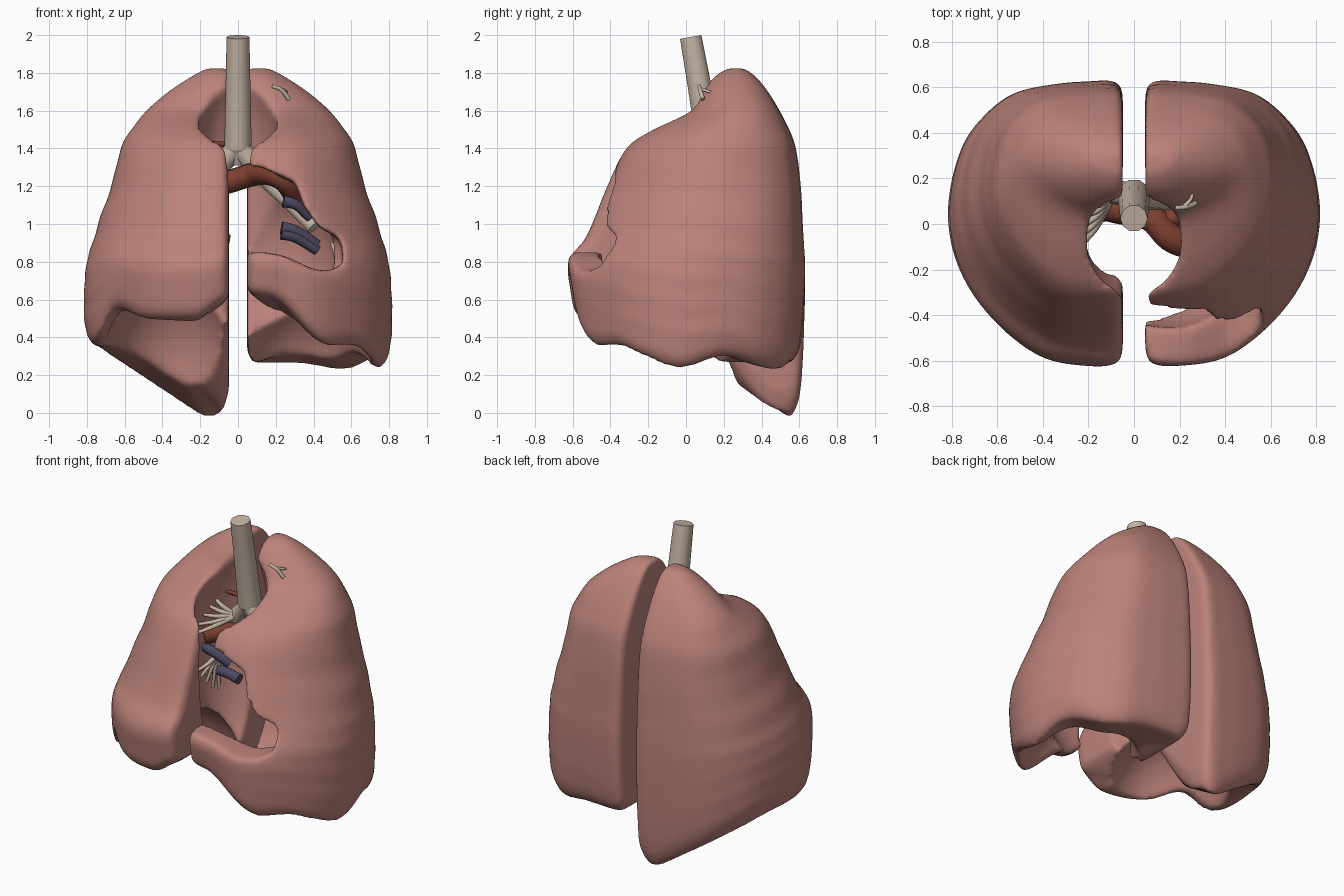
import bpy, bmesh, math
from mathutils import Vector, Matrix

cube = bpy.data.objects.get("Cube")
if cube:
    bpy.data.objects.remove(cube, do_unlink=True)


def material(name, rgb):
    m = bpy.data.materials.new(name)
    m.use_nodes = True
    m.diffuse_color = (*rgb, 1)
    m.node_tree.nodes["Principled BSDF"].inputs["Base Color"].default_value = (*rgb, 1)
    return m


PINK = material("lung pink", (0.50, 0.225, 0.195))
BEIGE = material("airway beige", (0.56, 0.455, 0.375))
RED = material("artery red", (0.21, 0.05, 0.03))
BLUE = material("vein blue", (0.075, 0.065, 0.12))


def smooth(a, b, v):
    t = min(1, max(0, (v - a) / (b - a)))
    return t * t * (3 - 2 * t)


def spline(points, steps, closed=False):
    """Smooth curve through the points, any number of components."""
    n = len(points)
    pick = (lambda i: points[i % n]) if closed else (lambda i: points[min(max(i, 0), n - 1)])
    out = []
    for i in range(n if closed else n - 1):
        for k in range(steps):
            t = k / steps
            out.append([0.5 * (2 * b + (c - a) * t + (2 * a - 5 * b + 4 * c - d) * t * t
                               + (3 * b - a - 3 * c + d) * t ** 3)
                        for a, b, c, d in zip(pick(i - 1), pick(i), pick(i + 1), pick(i + 2))])
    if not closed:
        out.append(list(points[-1]))
    return out


def add_mesh(name, bm, mat=None):
    bmesh.ops.recalc_face_normals(bm, faces=bm.faces)
    me = bpy.data.meshes.new(name)
    bm.to_mesh(me)
    bm.free()
    ob = bpy.data.objects.new(name, me)
    bpy.context.collection.objects.link(ob)
    if mat:
        me.materials.append(mat)
    return ob


def bake(ob):
    """Turn curves and modifiers into a plain mesh."""
    bpy.ops.object.select_all(action='DESELECT')
    ob.select_set(True)
    bpy.context.view_layer.objects.active = ob
    bpy.ops.object.convert(target='MESH')
    bpy.ops.object.shade_smooth()


def ellipsoid(name, centre, radii):
    bm = bmesh.new()
    bmesh.ops.create_icosphere(bm, subdivisions=4, radius=1,
                               matrix=Matrix.Translation(centre) @ Matrix.Diagonal((*radii, 1)))
    ob = add_mesh(name, bm)
    ob.hide_render = True
    return ob


def prism(name, outline, y0, y1):
    bm = bmesh.new()
    face = bm.faces.new([bm.verts.new((x, y0, z)) for x, z in outline])
    ext = bmesh.ops.extrude_face_region(bm, geom=[face])
    bmesh.ops.translate(bm, vec=(0, y1 - y0, 0),
                        verts=[v for v in ext["geom"] if isinstance(v, bmesh.types.BMVert)])
    ob = add_mesh(name, bm)
    ob.hide_render = True
    return ob


# Cross-section: medial to lateral (0..1), front to back (-1..1)
SECTION = spline([(0, 0.9), (0.05, 1), (0.2, 1), (0.4, 0.98), (0.66, 0.9), (0.88, 0.64),
                  (0.98, 0.31), (1, 0), (0.95, -0.28), (0.83, -0.55), (0.645, -0.79), (0.44, -0.95),
                  (0.2, -1), (0.05, -0.99), (0, -0.88), (0, -0.3), (0, 0.3)], 4, True)
# Height, lateral reach, front edge, back edge
LEVELS = spline([(0, 0.755, -0.56, 0.55), (0.1, 0.8, -0.595, 0.595), (0.3, 0.815, -0.61, 0.615),
                 (0.6, 0.81, -0.625, 0.625), (0.8, 0.79, -0.585, 0.625), (1.0, 0.74, -0.495, 0.615),
                 (1.2, 0.67, -0.415, 0.605), (1.4, 0.62, -0.315, 0.58), (1.5, 0.565, -0.18, 0.545),
                 (1.6, 0.485, 0.02, 0.495), (1.7, 0.37, 0.09, 0.435), (1.78, 0.25, 0.15, 0.37),
                 (1.825, 0.17, 0.22, 0.31)], 5)
MEDIAL, BEND = 0.05, 0.9


def right_rim(x, y):
    front = 0.5 + 0.08 * smooth(0.22, 0.08, x) + 0.05 * smooth(0.5, 0.62, x) - 0.2 * smooth(0.64, 0.76, x)
    narrow = 1.1 * max(0, 0.46 - y) * smooth(0.55, 0.2, x)
    tip = -0.03 + 0.66 * max(0, x - 0.18) + narrow + 0.7 * max(0, 0.12 - x)
    return front + (min(tip, 0.36) - front) * smooth(-0.25, 0.35, y)


def left_rim(x, y):
    front = 0.62 - 0.27 * smooth(0.15, 0.5, x) - 0.06 * smooth(0.6, 0.75, x)
    back = 0.26 + 0.04 * math.cos(10.8 * (y - 0.22)) * smooth(0.3, 0.6, x)
    return front + (back - front) * smooth(-0.4, 0.1, y)


def lung(name, side, rim, cutters):
    bm = bmesh.new()
    rings = []
    for z, reach, front, back in LEVELS:
        ring = []
        medial = MEDIAL + 0.3 * max(0, 0.1 - z)
        for u, v in SECTION:
            y = (front + back) / 2 + v * (back - front) / 2
            rib = 1 + 0.004 * math.sin(31 * z + 5 * y) * smooth(1.7, 1.4, z)
            x = medial + u * (reach - medial) * rib
            low = rim(x, y)
            h = low + z * (BEND - low) / BEND if z < BEND else z
            ring.append(bm.verts.new((side * x, y, h)))
        rings.append(ring)
    n = len(SECTION)
    for a, b in zip(rings, rings[1:]):
        for i in range(n):
            j = (i + 1) % n
            bm.faces.new((a[i], a[j], b[j], b[i]))
    for ring in (rings[0], rings[-1]):
        hub = bm.verts.new(sum((v.co for v in ring), Vector()) / n)
        for i in range(n):
            bm.faces.new((ring[i], ring[(i + 1) % n], hub))
    ob = add_mesh(name, bm, PINK)
    # Hollow out, then fuse into one soft skin
    for c in cutters:
        mod = ob.modifiers.new(c.name, 'BOOLEAN')
        mod.operation, mod.solver, mod.object = 'DIFFERENCE', 'EXACT', c
    skin = ob.modifiers.new("skin", 'REMESH')
    skin.mode, skin.voxel_size = 'VOXEL', 0.017
    soft = ob.modifiers.new("soften", 'SMOOTH')
    soft.factor, soft.iterations = 0.5, 16
    bake(ob)
    ob.data.materials.clear()
    ob.data.materials.append(PINK)
    for p in ob.data.polygons:
        p.material_index = 0


centre_space = ellipsoid("centre_space", (0, -0.04, 1.12), (0.25, 0.285, 0.74))
right_dome = ellipsoid("right_dome", (-0.34, -0.12, 0.2), (0.38, 0.42, 0.55))
left_dome = ellipsoid("left_dome", (0.35, -0.1, 0.13), (0.37, 0.41, 0.5))
heart_space = ellipsoid("heart_space", (0.15, -0.11, 0.82), (0.37, 0.345, 0.45))
notch = prism("notch", [(-0.1, 1.3), (0.12, 1.3), (0.3, 1.22), (0.35, 1.09), (0.43, 0.98),
                        (0.54, 0.92), (0.56, 0.79), (0.48, 0.75), (0.4, 0.76), (0.25, 0.83),
                        (0.15, 0.85), (-0.1, 0.85)], -0.9, -0.22)
lung("right_lung", -1, right_rim, [centre_space, right_dome])
lung("left_lung", 1, left_rim, [centre_space, left_dome, heart_space, notch])
for c in (centre_space, right_dome, left_dome, heart_space, notch):
    bpy.data.objects.remove(c, do_unlink=True)


def tube(name, mat, points, radii):
    """Tapered tube; radii holds the first and last radius."""
    cu = bpy.data.curves.new(name, 'CURVE')
    cu.dimensions, cu.bevel_depth, cu.bevel_resolution = '3D', 1, 3
    cu.use_fill_caps = True
    path = spline(points, 5)
    sp = cu.splines.new('POLY')
    sp.points.add(len(path) - 1)
    for i, (p, co) in enumerate(zip(sp.points, path)):
        p.co = (*co, 1)
        p.radius = radii[0] + (radii[1] - radii[0]) * i / (len(path) - 1)
    cu.materials.append(mat)
    ob = bpy.data.objects.new(name, cu)
    bpy.context.collection.objects.link(ob)
    bake(ob)
    bpy.ops.object.shade_smooth_by_angle(angle=math.radians(40))


# Airways
tube("trachea", BEIGE, [(0, 0.025, 1.99), (0, 0.08, 1.68), (0, 0.125, 1.4)], (0.06, 0.073))
tube("trachea_fork", BEIGE, [(0, 0.125, 1.4), (0, 0.128, 1.36), (0, 0.13, 1.31)], (0.073, 0.03))
tube("right_bronchus", BEIGE, [(0, 0.12, 1.41), (-0.1, 0.14, 1.3), (-0.23, 0.11, 1.15)], (0.06, 0.04))
tube("left_bronchus", BEIGE, [(0, 0.12, 1.41), (0.14, 0.11, 1.25), (0.27, 0.04, 1.12),
                              (0.4, -0.04, 0.98)], (0.06, 0.035))
for i in range(5):
    a = i / 4
    tube(f"right_twig_{i + 1}", BEIGE, [(-0.1, 0.12, 1.3), (-0.17, 0.08 - 0.1 * a, 1.36 - 0.1 * a),
                                        (-0.26, 0.08 - 0.2 * a, 1.42 - 0.2 * a)], (0.02, 0.008))
    tube(f"right_lower_twig_{i + 1}", BEIGE, [(-0.18, 0.11, 1.15), (-0.19, 0.07 - 0.06 * a, 1.03),
                                              (-0.2 - 0.06 * a, 0.09 - 0.18 * a, 0.78 + 0.18 * a)],
         (0.02, 0.008))
    tube(f"left_twig_{i + 1}", BEIGE, [(0.3, 0.02, 1.08), (0.4, 0.08 - 0.1 * a, 1.1 - 0.06 * a),
                                       (0.52, 0.14 - 0.22 * a, 1.12 - 0.12 * a)], (0.018, 0.008))
tube("side_twig", BEIGE, [(0.5, -0.1, 0.9), (0.52, -0.11, 0.83), (0.52, -0.12, 0.75)], (0.014, 0.01))
tube("upper_twig", BEIGE, [(0.18, 0.07, 1.73), (0.23, 0.075, 1.71), (0.27, 0.09, 1.66)], (0.01, 0.012))
tube("upper_twig_fork", BEIGE, [(0.22, 0.075, 1.715), (0.25, 0.11, 1.705), (0.26, 0.15, 1.69)], (0.01, 0.006))

# Blood vessels
tube("artery", RED, [(-0.25, 0.0, 1.18), (-0.16, 0.07, 1.2), (-0.06, 0.06, 1.22), (0.07, 0.03, 1.26),
                     (0.16, -0.06, 1.27), (0.25, -0.08, 1.23), (0.31, 0, 1.15)], (0.06, 0.066))
tube("artery_branch", RED, [(0.12, 0, 1.26), (0.2, 0.04, 1.25), (0.28, 0.08, 1.24)], (0.05, 0.04))
tube("upper_right_artery", RED, [(-0.05, 0.16, 1.42), (-0.15, 0.14, 1.43), (-0.25, 0.1, 1.46)], (0.015, 0.01))
for i, dz in enumerate((0, 0.03)):
    tube(f"left_lower_vein_{i + 1}", BLUE, [(0.23, -0.08, 0.95 + dz), (0.31, -0.07, 0.93 + dz),
                                            (0.42, -0.04, 0.86 + dz)], (0.035, 0.028))
tube("left_upper_vein", BLUE, [(0.24, -0.1, 1.12), (0.31, -0.09, 1.1), (0.38, -0.06, 1.03)], (0.034, 0.022))
tube("right_lower_vein", BLUE, [(-0.045, 0.08, 0.91), (-0.15, 0.08, 0.93), (-0.28, 0.05, 0.95)], (0.035, 0.03))
tube("right_upper_vein", BLUE, [(-0.1, 0.06, 1.01), (-0.17, 0.03, 1.06), (-0.27, 0, 1.11)], (0.035, 0.03))
